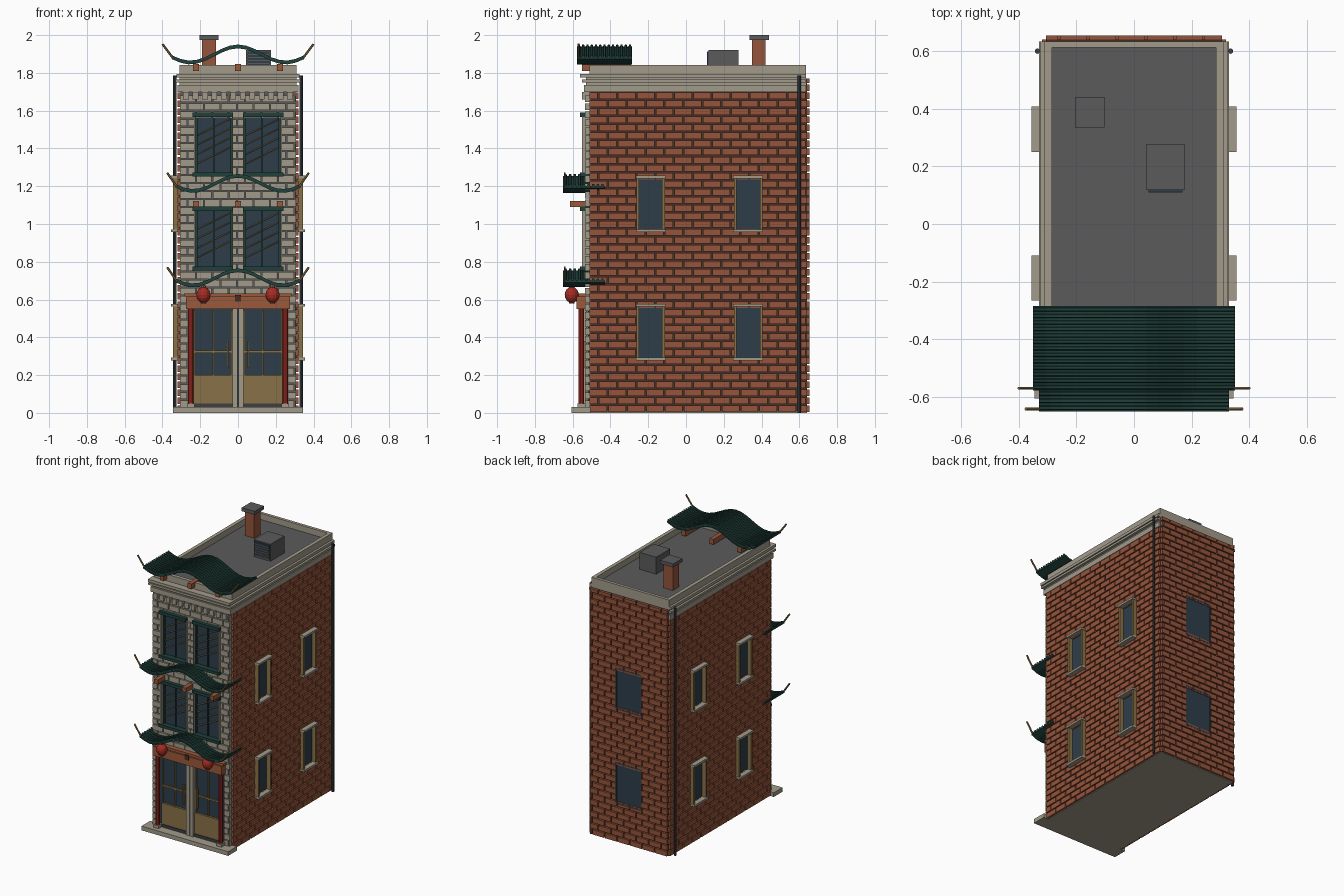
import bpy, bmesh, math
from mathutils import Vector

cube = bpy.data.objects.get("Cube")
if cube:
    bpy.data.objects.remove(cube, do_unlink=True)


def material(name, r, g, b):
    m = bpy.data.materials.new(name)
    m.use_nodes = True
    m.diffuse_color = (r, g, b, 1)
    m.node_tree.nodes["Principled BSDF"].inputs["Base Color"].default_value = (r, g, b, 1)
    return m


BRICK = material("red brick", .30, .09, .045)
MORTAR = material("dark mortar", .06, .027, .02)
STONE = material("pale stone", .36, .33, .26)
GLASS = material("dark glass", .027, .047, .068)
GREEN = material("roof green", .014, .05, .042)
TAN = material("tan wood", .25, .165, .065)
GREY = material("roof grey", .105, .105, .108)
RED = material("lantern red", .38, .025, .018)
TIMBER = material("timber orange", .33, .10, .045)
PIPE = material("pipe grey", .045, .05, .055)


def finish(name, bm, mat):
    bmesh.ops.recalc_face_normals(bm, faces=bm.faces)
    mesh = bpy.data.meshes.new(name)
    bm.to_mesh(mesh)
    bm.free()
    mesh.materials.append(mat)
    ob = bpy.data.objects.new(name, mesh)
    bpy.context.collection.objects.link(ob)
    return ob


def boxes(name, mat, ranges):
    """One object from boxes given as (x0, x1, y0, y1, z0, z1)."""
    bm = bmesh.new()
    for x0, x1, y0, y1, z0, z1 in ranges:
        lo = [bm.verts.new((x, y, z0)) for x, y in ((x0, y0), (x1, y0), (x1, y1), (x0, y1))]
        hi = [bm.verts.new((v.co.x, v.co.y, z1)) for v in lo]
        bm.faces.new(lo)
        bm.faces.new(hi)
        for i in range(4):
            j = (i + 1) % 4
            bm.faces.new((lo[i], lo[j], hi[j], hi[i]))
    return finish(name, bm, mat)


def mirrored(ranges):
    return ranges + [(-b, -a, *rest) for a, b, *rest in ranges]


def rods(name, mat, spans, radius, sides=8):
    """Straight round bars between pairs of points."""
    bm = bmesh.new()
    for a, b in spans:
        a, b = Vector(a), Vector(b)
        new = bmesh.ops.create_cone(bm, cap_ends=True, segments=sides, radius1=radius,
                                    radius2=radius, depth=(b - a).length)["verts"]
        turn = (b - a).to_track_quat('Z', 'Y').to_matrix()
        bmesh.ops.transform(bm, matrix=turn.to_4x4(), verts=new)
        bmesh.ops.translate(bm, vec=(a + b) / 2, verts=new)
    return finish(name, bm, mat)


def bricks(u0, u1, z0, z1, length, holes, pitch=.0425, gap=.008):
    """Running bond rectangles (u0, u1, z0, z1) that leave the holes open."""
    out = []
    for row in range(round((z1 - z0) / pitch)):
        za = z0 + row * pitch
        zb = min(za + pitch - gap, z1)
        mid = (za + zb) / 2
        u = u0 - (row % 2) * length / 2
        while u < u1:
            pieces = [(max(u, u0), min(u + length - gap, u1))]
            for ha, hb, hz0, hz1 in holes:
                if hz0 < mid < hz1:
                    pieces = [p for a, b in pieces for p in ((a, min(b, ha)), (max(a, hb), b))]
            out += [(a, b, za, zb) for a, b in pieces if b - a > .004]
            u += length
    return out


# Main walls
boxes("wall_core", MORTAR, [(-.305, .305, -.505, .64, .008, 1.77)])
boxes("ground_slab", STONE, [(-.305, .305, -.51, .64, 0, .008)])
boxes("front_backing", GREY, [(-.305, .305, -.512, -.505, .03, 1.7)])
boxes("front_step", STONE, [(-.345, .345, -.605, -.505, 0, .03)])

floors = [(.28, .57), (.96, 1.25)]
side_windows = [(-.262, -.112), (.253, .405)]
side_holes = [(a, b, c, d) for a, b in side_windows for c, d in floors]
back_holes = [(-.1, .1, c, d) for c, d in floors]
front_floors = [(.765, 1.08), (1.262, 1.577)]
front_holes = [(a, b, c, d) for a, b in ((-.23, -.03), (.03, .23)) for c, d in front_floors]
front_holes.append((-.265, .265, 0, .63))

boxes("side_bricks", BRICK, mirrored([(.304, .32, a, b, c, d) for a, b, c, d in
                                      bricks(-.51, .64, .004, 1.7, .1, side_holes)]))
boxes("back_bricks", BRICK, [(a, b, .639, .654, c, d) for a, b, c, d in
                             bricks(-.305, .305, .004, 1.77, .1, back_holes)])
boxes("front_stones", STONE, [(a, b, -.535, -.511, c, d) for a, b, c, d in
                              bricks(-.307, .307, .03, 1.7, .087, front_holes, gap=.006)])

# Side and back windows
glass, jambs, sills = [], [], []
for a, b, c, d in side_holes:
    glass.append((.304, .314, a, b, c, d))
    jambs += [(.304, .345, a, a + .014, c, d), (.304, .345, b - .014, b, c, d)]
    sills += [(.304, .355, a - .003, b + .003, c - .003, c + .012),
              (.304, .355, a - .003, b + .003, d - .008, d + .006)]
boxes("side_window_glass", GLASS, mirrored(glass))
boxes("side_window_jambs", TAN, mirrored(jambs))
boxes("side_window_sills", STONE, mirrored(sills))
boxes("back_window_glass", GLASS, [(a, b, .63, .65, c, d) for a, b, c, d in back_holes])
rims = []
for a, b, c, d in back_holes:
    rims += [(a - .005, a + .004, .64, .655, c, d), (b - .004, b + .005, .64, .655, c, d),
             (a, b, .64, .655, c - .005, c + .005), (a, b, .64, .655, d - .005, d + .005)]
boxes("back_window_rims", PIPE, rims)

# Front windows with diagonal lattice
glass, frames, surrounds, lattice = [], [], [], []
for c, d in front_floors:
    glass.append((.03, .23, -.52, -.51, c, d))
    frames += [(.026, .24, -.56, -.51, d - .01, d + .012), (.026, .24, -.56, -.51, c - .01, c + .01),
               (.032, .042, -.535, -.51, c, d), (.214, .224, -.535, -.51, c, d),
               (.124, .132, -.53, -.51, c, d)]
    surrounds += [(.224, .234, -.55, -.51, c, d), (.026, .032, -.55, -.51, c, d)]
    for x in (-.222, .036):
        for k in range(4):
            z = d - .11 - .05 * k
            lattice.append(((x, -.523, z), (x + .186, -.523, z + .092)))
boxes("front_window_glass", GLASS, mirrored(glass))
boxes("front_window_frames", GREEN, mirrored(frames))
boxes("front_window_surrounds", STONE, mirrored(surrounds))
rods("front_window_lattice", TAN, lattice, .003, 4)

# Shopfront
boxes("shop_glass", GLASS, [(-.265, .265, -.52, -.51, .03, .56)])
boxes("shop_door_panels", TAN, mirrored([
    (.03, .235, -.535, -.51, .05, .2), (.03, .235, -.53, -.51, .318, .33),
    (.128, .136, -.53, -.51, .2, .545), (.03, .038, -.53, -.51, .2, .545),
    (.228, .235, -.53, -.51, .2, .545), (.05, .058, -.55, -.53, .24, .38)]))
boxes("shop_threshold", PIPE, [(-.235, .235, -.54, -.51, .03, .05)])
boxes("shop_middle_post", STONE, mirrored([(.003, .028, -.55, -.51, .03, .55)]))
rods("red_columns", RED, [((s * .25, -.555, .05), (s * .25, -.555, .55)) for s in (-1, 1)], .015, 10)
boxes("column_feet", STONE, mirrored([(.23, .27, -.575, -.53, .03, .05)]))
boxes("shop_fascia", TIMBER, [(-.275, .275, -.58, -.51, .55, .615), (-.285, .285, -.57, -.51, .615, .632)])
boxes("fascia_plate", MORTAR, [(-.015, .015, -.586, -.58, .59, .625)])

# Lanterns
for side, x in (("right", -.183), ("left", .183)):
    bm = bmesh.new()
    bmesh.ops.create_uvsphere(bm, u_segments=12, v_segments=8, radius=.037)
    for v in bm.verts:
        v.co = Vector((v.co.x + x, v.co.y - .605, v.co.z * 1.15 + .625))
    finish(side + "_lantern", bm, RED)
    rods(side + "_lantern_caps", TIMBER, [((x, -.605, .578), (x, -.605, .59)),
                                          ((x, -.605, .66), (x, -.605, .674))], .014)

# Cornice and parapet
boxes("cornice", STONE, [
    (-.32, .32, -.54, .634, 1.7, 1.735), (-.31, .31, -.53, .634, 1.735, 1.75),
    (-.33, .33, -.55, .634, 1.75, 1.765), (-.31, .31, -.53, .634, 1.765, 1.775),
    (-.326, .326, -.56, .634, 1.775, 1.795)])
boxes("cornice_dentils", STONE, [(-.29 + i * .05, -.26 + i * .05, -.55, -.51, 1.66, 1.7) for i in range(12)])
boxes("parapet", STONE, mirrored([(.284, .31, -.51, .634, 1.795, 1.842)]) +
      [(-.284, .284, -.51, -.484, 1.795, 1.842), (-.284, .284, .612, .634, 1.795, 1.842)])
boxes("roof_floor", GREY, [(-.284, .284, -.484, .612, 1.79, 1.798)])


# Curved tiled roofs with upturned tips
def curved_roof(name, half, y0, y1, base, height, ribs, tip):
    steps = 16

    def level(x):
        return base + height / 2 * (1 + math.cos(math.pi * abs(x) / half / .72))

    def sweep(bm, section):
        rings = []
        for i in range(steps + 1):
            x = half * (2 * i / steps - 1)
            rings.append([bm.verts.new((x, y, level(x) + dz)) for y, dz in section])
        n = len(section)
        for p, q in zip(rings, rings[1:]):
            for i in range(n):
                j = (i + 1) % n
                bm.faces.new((p[i], p[j], q[j], q[i]))
        bm.faces.new(rings[0])
        bm.faces.new(rings[-1])

    bm = bmesh.new()
    sweep(bm, [(y0, 0), (y1, 0), (y1, .01), (y0, .01)])
    pitch = (y1 - y0) / ribs
    for r in range(ribs):
        y = y0 + (r + .5) * pitch
        w = pitch * .36
        sweep(bm, [(y - w, .006), (y + w, .006), (y + w * .6, .02), (y - w * .6, .02)])
    finish(name, bm, GREEN)
    z = level(half)
    rods(name + "_tips", TAN, [((s * (half - .01), y0 + .008, z), (s * (half + tip), y0 + .008, z + .08))
                               for s in (-1, 1)], .006, 6)


curved_roof("lower_eave", .33, -.65, -.43, .665, .08, 9, .045)
curved_roof("middle_eave", .33, -.65, -.43, 1.165, .08, 9, .045)
curved_roof("top_roof", .35, -.578, -.285, 1.845, .085, 13, .05)
boxes("middle_beams", TIMBER, [(x - .015, x + .015, -.615, -.51, 1.09, 1.122) for x in (-.222, 0, .222)])
boxes("top_beams", TIMBER, [(x - .015, x + .015, -.55, -.29, 1.81, 1.847) for x in (-.222, 0, .222)])

# Rooftop equipment
boxes("chimney", BRICK, [(-.19, -.116, .35, .422, 1.79, 1.975)])
boxes("chimney_cap", GREY, [(-.205, -.102, .335, .44, 1.975, 2)])
boxes("air_unit", GREY, [(.043, .175, .118, .277, 1.79, 1.92)])
boxes("air_unit_grille", GLASS, [(.05, .168, .112, .118, 1.81, 1.912)])
boxes("air_unit_slats", GREY, [(.05, .168, .11, .114, 1.815 + i * .016, 1.821 + i * .016) for i in range(6)])

# Drain pipes
rods("drain_pipes", PIPE, [((s * .335, .6, 0), (s * .335, .6, 1.785)) for s in (-1, 1)], .0095)
